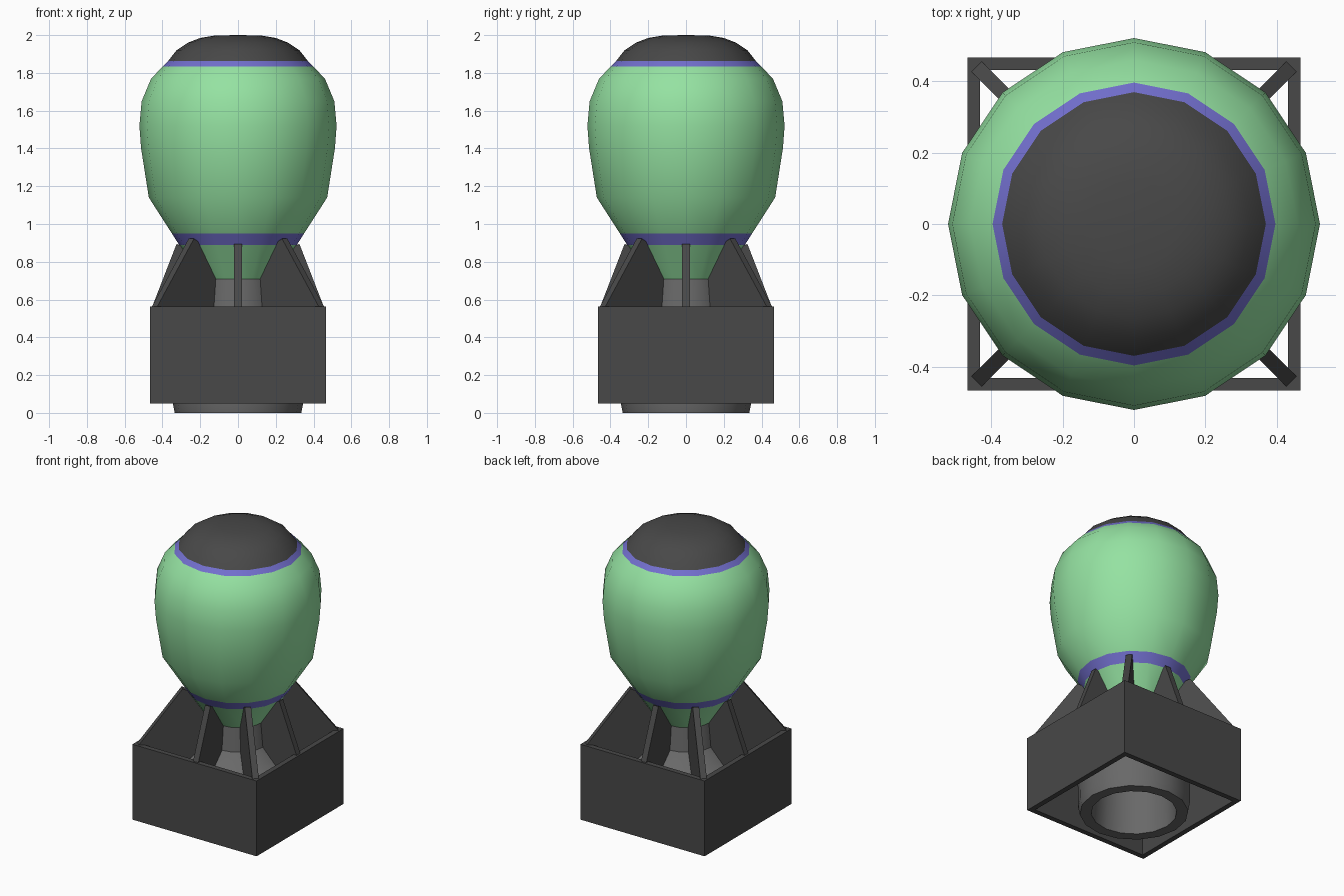
import bpy, bmesh, math

if "Cube" in bpy.data.objects:
    bpy.data.objects.remove(bpy.data.objects["Cube"])


def material(name, rgb):
    m = bpy.data.materials.new(name)
    m.diffuse_color = (*rgb, 1)
    m.use_nodes = True
    m.node_tree.nodes["Principled BSDF"].inputs["Base Color"].default_value = m.diffuse_color
    return m


green = material("green_paint", (0.30, 0.76, 0.36))
purple = material("purple_paint", (0.17, 0.16, 0.62))
dark = material("dark_metal", (0.065, 0.065, 0.065))
grey = material("tail_metal", (0.14, 0.14, 0.14))


def finish(name, bm, mat, smooth=None):
    bmesh.ops.recalc_face_normals(bm, faces=bm.faces)
    me = bpy.data.meshes.new(name)
    bm.to_mesh(me)
    bm.free()
    me.materials.append(mat)
    ob = bpy.data.objects.new(name, me)
    bpy.context.collection.objects.link(ob)
    if smooth:
        bpy.ops.object.select_all(action='DESELECT')
        ob.select_set(True)
        bpy.context.view_layer.objects.active = ob
        bpy.ops.object.shade_smooth_by_angle(angle=math.radians(smooth))
    return ob


def lathe(name, profile, mat, steps=16, turn=0.0, closed=False, smooth=45):
    """Revolve (radius, z) points about z; a zero radius becomes a pole."""
    bm = bmesh.new()
    rings = []
    for r, z in profile:
        if r == 0:
            rings.append([bm.verts.new((0, 0, z))] * steps)
        else:
            rings.append([bm.verts.new((r * math.cos(turn + math.tau * i / steps),
                                        r * math.sin(turn + math.tau * i / steps), z))
                          for i in range(steps)])
    pairs = list(zip(rings, rings[1:])) + ([(rings[-1], rings[0])] if closed else [])
    for a, b in pairs:
        for i in range(steps):
            j = (i + 1) % steps
            quad = [a[i], a[j], b[j], b[i]]
            bm.faces.new(list(dict.fromkeys(quad)))
    return finish(name, bm, mat, smooth)


# Egg-shaped casing with painted bands and a dark nose
lathe("nose_cap", [(0, 2.0), (0.12, 1.998), (0.20, 1.985), (0.265, 1.96),
                   (0.325, 1.92), (0.37, 1.863)], dark)
lathe("upper_band", [(0.37, 1.863), (0.397, 1.835)], purple)
lathe("main_casing", [(0.397, 1.835), (0.46, 1.77), (0.51, 1.65), (0.522, 1.52),
                      (0.513, 1.40), (0.472, 1.14), (0.35, 0.95)], green)
lathe("lower_band", [(0.35, 0.95), (0.312, 0.89)], purple)
lathe("casing_base", [(0.312, 0.89), (0.19, 0.71)], green)

# Tail cone with a hollow open end
lathe("tail_cone", [(0.19, 0.71), (0.205, 0.55), (0.27, 0.475), (0.352, 0.415),
                    (0.345, 0.05), (0.335, 0), (0.265, 0), (0.25, 0.30), (0, 0.30)],
      grey, smooth=35)

# Square box shroud, open top and bottom
k = math.sqrt(2)
lathe("box_shroud", [(0.467 * k, 0.05), (0.467 * k, 0.562),
                     (0.432 * k, 0.562), (0.432 * k, 0.05)],
      dark, steps=4, turn=math.pi / 4, closed=True, smooth=None)


# Fins joining the casing to the shroud
def fin(name, outline, angle, half=0.02):
    bm = bmesh.new()
    c, s = math.cos(angle), math.sin(angle)
    sides = [[bm.verts.new((r * c - t * s, r * s + t * c, z)) for r, z in outline]
             for t in (-half, half)]
    for side in sides:
        bm.faces.new(side)
    n = len(outline)
    for i in range(n):
        j = (i + 1) % n
        bm.faces.new([sides[0][i], sides[0][j], sides[1][j], sides[1][i]])
    finish(name, bm, dark)


inner = [(0.33, 0.30), (0.335, 0.41), (0.19, 0.56), (0.175, 0.71)]
side_fin = inner + [(0.29, 0.88), (0.325, 0.895), (0.455, 0.56), (0.455, 0.30)]
corner_fin = inner + [(0.30, 0.90), (0.35, 0.922), (0.625, 0.562), (0.625, 0.30)]
for i in range(4):
    fin(f"side_fin_{i + 1}", side_fin, i * math.pi / 2)
    fin(f"corner_fin_{i + 1}", corner_fin, (i + 0.5) * math.pi / 2)
